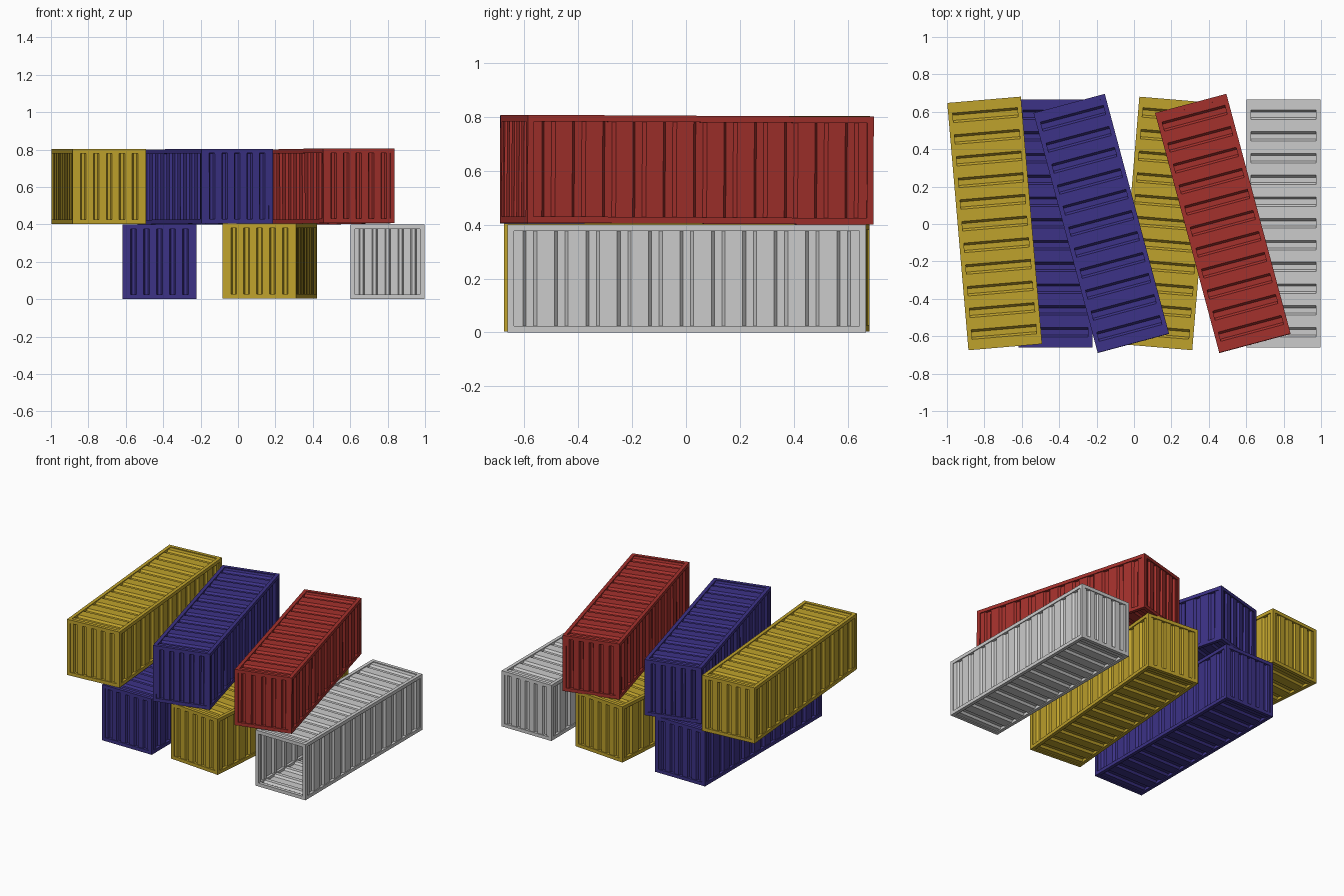
import bpy, bmesh
from math import radians, pi
from mathutils import Matrix, Vector

if "Cube" in bpy.data.objects:
    bpy.data.objects.remove(bpy.data.objects["Cube"])

W, L, H = 0.395, 1.327, 0.4      # container size
BAR = 0.024                      # frame bar thickness
LIP, GROOVE = 0.006, 0.020       # panel recess and groove recess


def material(name, rgb):
    m = bpy.data.materials.new(name)
    m.diffuse_color = (*rgb, 1)
    m.use_nodes = True
    m.node_tree.nodes["Principled BSDF"].inputs["Base Color"].default_value = m.diffuse_color
    return m


YELLOW = material("yellow_paint", (0.52, 0.36, 0.025))
BLUE = material("blue_paint", (0.045, 0.032, 0.24))
RED = material("red_paint", (0.37, 0.03, 0.025))


def finish(name, bm, place, mat):
    mesh = bpy.data.meshes.new(name)
    bm.to_mesh(mesh)
    bm.free()
    ob = bpy.data.objects.new(name, mesh)
    bpy.context.collection.objects.link(ob)
    ob.matrix_world = place
    if mat:
        mesh.materials.append(mat)


def frame(name, place, mat):
    """Twelve bars along the edges of the box."""
    bm = bmesh.new()
    size = (W, L, H)
    for axis in range(3):
        a, b = [i for i in range(3) if i != axis]
        for sa in (-1, 1):
            for sb in (-1, 1):
                scale, pos = Vector((BAR,) * 3), Vector((0, 0, 0))
                # upright posts run full height, rails fit between them
                scale[axis] = size[axis] - (0 if axis == 2 else 2 * BAR)
                pos[a] = sa * (size[a] - BAR) / 2
                pos[b] = sb * (size[b] - BAR) / 2
                bmesh.ops.create_cube(bm, size=1, matrix=Matrix.Translation(pos)
                                      @ Matrix.Diagonal((*scale, 1)))
    finish(name, bm, place, mat)


def panel(bm, u_dir, v_dir, u_len, v_len, dist, ribs):
    """Corrugated sheet: ribs repeat along u, run along v, face outwards."""
    n = u_dir.cross(v_dir)
    u_len, v_len = u_len - 2 * BAR, v_len - 2 * BAR
    step = u_len / ribs
    profile = [(-u_len / 2, LIP)]
    for i in range(ribs):
        u0 = -u_len / 2 + i * step
        profile += [(u0 + f * step, d) for f, d in
                    ((0.28, LIP), (0.38, GROOVE), (0.62, GROOVE), (0.72, LIP))]
    profile.append((u_len / 2, LIP))
    rows = [[bm.verts.new(u_dir * u + v_dir * (s * v_len / 2) + n * (dist - d))
             for s in (-1, 1)] for u, d in profile]
    for p, q in zip(rows, rows[1:]):
        bm.faces.new((p[0], q[0], q[1], p[1]))


X, Y, Z = Vector((1, 0, 0)), Vector((0, 1, 0)), Vector((0, 0, 1))


def container(name, x, z, turn, pitch=0, mat=None, open_front=False):
    place = (Matrix.Translation((x, 0.003, z)) @ Matrix.Rotation(radians(turn), 4, 'Z')
             @ Matrix.Rotation(radians(pitch), 4, 'X'))
    frame(name + "_frame", place, mat)
    sheets = {
        "right_wall": (Y, Z, L, H, W / 2, 11),
        "left_wall": (-Y, Z, L, H, W / 2, 11),
        "back_wall": (-X, Z, W, H, L / 2, 5),
        "front_wall": (X, Z, W, H, L / 2, 5),
        "roof": (Y, -X, L, W, H / 2, 11),
        "floor": (Y, X, L, W, H / 2, 11),
    }
    if open_front:
        del sheets["front_wall"]
    for part, spec in sheets.items():
        bm = bmesh.new()
        panel(bm, *spec)
        finish(f"{name}_{part}", bm, place, mat)


# lower row
container("lower_blue_container", -0.42, 0.2, 0, mat=BLUE)
container("lower_yellow_container", 0.17, 0.204, -4.8, mat=YELLOW)
container("lower_grey_container", 0.80, 0.2, 0, open_front=True)

# upper row, resting askew
container("upper_yellow_container", -0.745, 0.602, 4.9, mat=YELLOW)
container("upper_blue_container", -0.175, 0.602, 15, -0.2, BLUE)
container("upper_red_container", 0.475, 0.603, 15, -0.3, RED)
